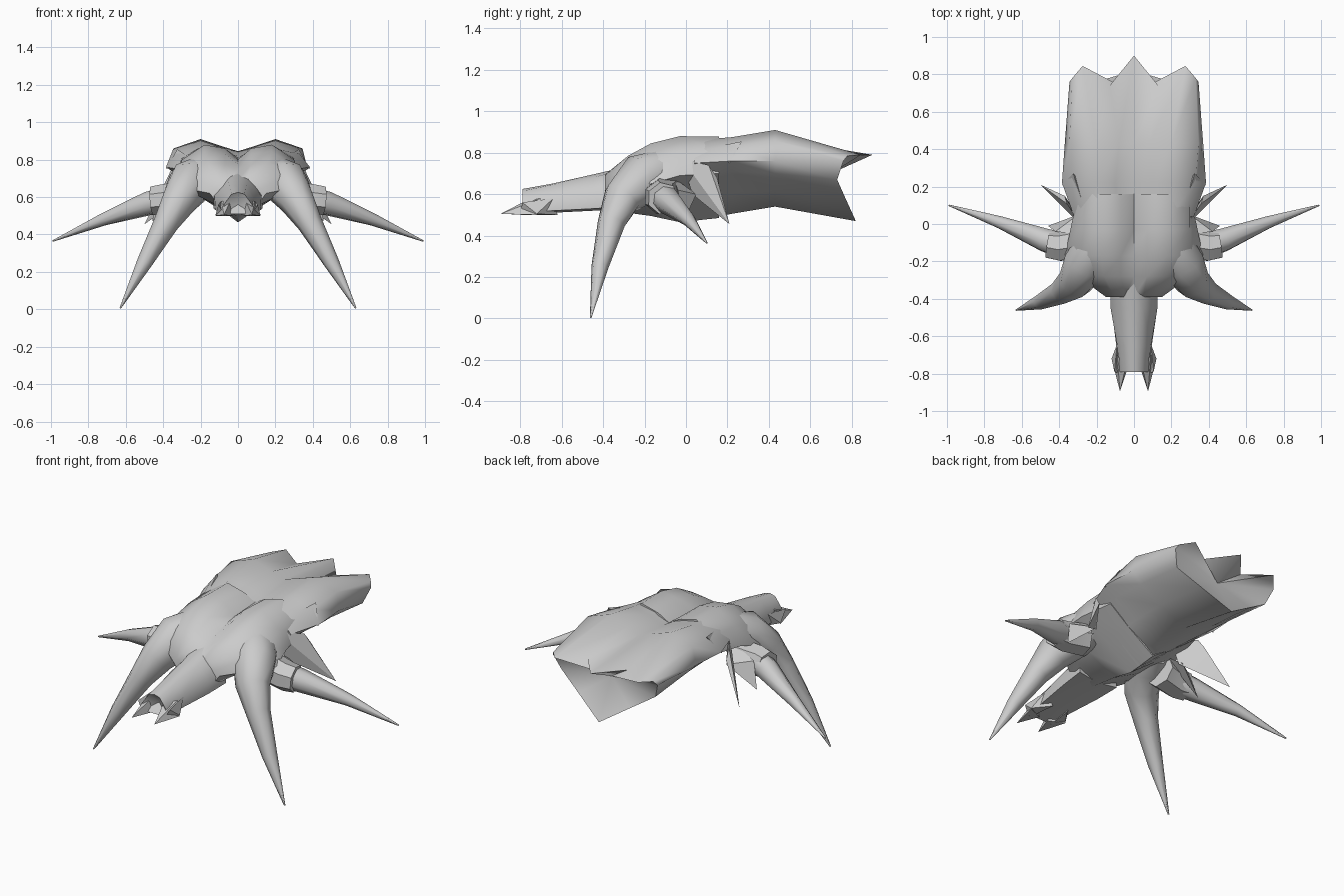
import bpy, bmesh, math
from mathutils import Vector

if "Cube" in bpy.data.objects:
    bpy.data.objects.remove(bpy.data.objects["Cube"])


def finish(name, bm, mirror=False, angle=40):
    bmesh.ops.recalc_face_normals(bm, faces=bm.faces)
    me = bpy.data.meshes.new(name)
    bm.to_mesh(me)
    bm.free()
    ob = bpy.data.objects.new(name, me)
    bpy.context.collection.objects.link(ob)
    if mirror:
        m = ob.modifiers.new("mirror", 'MIRROR')
        m.use_mirror_merge = False
    bpy.ops.object.select_all(action='DESELECT')
    ob.select_set(True)
    bpy.context.view_layer.objects.active = ob
    bpy.ops.object.shade_smooth_by_angle(angle=math.radians(angle))
    return ob


def bridge(bm, rings):
    vr = [[bm.verts.new(p) for p in r] for r in rings]
    n = len(vr[0])
    for a, b in zip(vr, vr[1:]):
        for i in range(n):
            j = (i + 1) % n
            bm.faces.new((a[i], a[j], b[j], b[i]))
    return vr


def cap(bm, ring, centre):
    c = bm.verts.new(centre)
    for i in range(len(ring)):
        bm.faces.new((ring[i], ring[(i + 1) % len(ring)], c))


def full(half):
    """Half ring from top centre to bottom centre, completed symmetrically."""
    return half + [(-x, y, z) for x, y, z in reversed(half[1:-1])]


def hull(name, halves, front, back, angle=40):
    bm = bmesh.new()
    vr = bridge(bm, [full(h) for h in halves])
    cap(bm, vr[0], front)
    cap(bm, vr[-1], back)
    return finish(name, bm, angle=angle)


def limb(name, path, sides=8):
    """Tapered mirrored tube through (x, y, z, radius) points."""
    bm = bmesh.new()
    pts = [Vector(p[:3]) for p in path]
    rings = []
    for i, p in enumerate(pts):
        d = (pts[min(i + 1, len(pts) - 1)] - pts[max(i - 1, 0)]).normalized()
        u = d.cross(Vector((0, 1, 0.2))).normalized()
        v = d.cross(u)
        rings.append([p + path[i][3] * (u * math.cos(2 * math.pi * k / sides) +
                      v * math.sin(2 * math.pi * k / sides)) for k in range(sides)])
    vr = bridge(bm, rings)
    cap(bm, vr[0], pts[0])
    cap(bm, vr[-1], pts[-1])
    return finish(name, bm, True, 50)


def thorn(name, base, tip):
    """Mirrored pyramid."""
    bm = bmesh.new()
    ring = [bm.verts.new(p) for p in base]
    bm.faces.new(ring)
    cap(bm, ring, tip)
    return finish(name, bm, True, 30)


def at(y, xz):
    return [(x, y, z) for x, z in xz]


# rear shell: twin-lobed top, overhanging side edge, keeled belly, pointed tail tips
hull("rear_shell", [
    at(0.04, [(0, .79), (.09, .84), (.19, .86), (.27, .81), (.32, .75), (.27, .69), (.17, .60), (0, .47)]),
    at(0.22, [(0, .82), (.10, .855), (.20, .875), (.33, .83), (.385, .76), (.31, .71), (.18, .61), (0, .505)]),
    at(0.43, [(0, .845), (.08, .87), (.20, .91), (.345, .86), (.37, .76), (.31, .70), (.18, .615), (0, .54)]),
    [(0, .90, .79), (.13, .74, .785), (.275, .845, .79), (.33, .78, .785),
     (.345, .76, .76), (.31, .73, .67), (.17, .77, .58), (0, .82, .47)],
], (0, .1, .7), (0, .70, .70), 55)

# thorax: twin shoulder lobes split by a centre groove, flowing out over the legs
hull("thorax", [
    at(-.39, [(0, .69), (.05, .695), (.10, .69), (.13, .65), (.15, .62), (.10, .55), (0, .525)]),
    at(-.28, [(0, .745), (.07, .775), (.16, .785), (.27, .73), (.30, .65), (.16, .58), (0, .51)]),
    at(-.17, [(0, .775), (.07, .83), (.18, .845), (.31, .76), (.37, .65), (.18, .59), (0, .495)]),
    at(-.03, [(0, .80), (.07, .86), (.18, .88), (.30, .80), (.34, .69), (.18, .60), (0, .465)]),
    at(.16, [(0, .81), (.07, .85), (.18, .878), (.30, .81), (.30, .70), (.17, .60), (0, .485)]),
], (0, -.39, .6), (0, .16, .7), 60)

# snout: narrow ridge on top, wide flat underside
hull("snout", [
    at(-.30, [(0, .73), (.06, .72), (.13, .62), (.13, .54), (0, .52)]),
    at(-.45, [(0, .695), (.05, .68), (.125, .60), (.12, .53), (0, .52)]),
    at(-.65, [(0, .65), (.04, .645), (.09, .58), (.095, .52), (0, .51)]),
    at(-.79, [(0, .625), (.035, .615), (.075, .56), (.08, .51), (0, .51)]),
], (0, -.30, .6), (0, -.74, .56), 50)

# jaw prongs and cheek points at the end of the snout
thorn("jaw_prong", [(.03, -.76, .50), (.12, -.72, .50), (.09, -.70, .58), (.045, -.77, .57)],
      (.075, -.895, .505))
thorn("cheek_point", [(.05, -.62, .50), (.09, -.64, .58), (.105, -.79, .56), (.07, -.80, .50)],
      (.12, -.72, .505))

# front legs
limb("front_leg", [(.20, -.10, .71, .11), (.255, -.21, .675, .125), (.315, -.31, .58, .095),
                   (.385, -.36, .46, .068), (.50, -.415, .25, .042), (.63, -.46, .005, .004)])

# side spikes with bulbous sockets
limb("spike_socket", [(.27, -.10, .60, .09), (.40, -.12, .585, .085), (.46, -.11, .58, .078)], 7)
limb("side_spike", [(.40, -.11, .585, .07), (.48, -.085, .565, .065),
                    (.72, .01, .48, .034), (.99, .10, .365, .004)])

# small hanging spikes behind the sockets
thorn("hanging_spike", [(.27, -.02, .77), (.36, .11, .74), (.37, .15, .68), (.29, .03, .60)],
      (.50, .21, .455))
thorn("lower_thorn", [(.27, -.06, .68), (.42, -.04, .62), (.30, .05, .60)], (.46, -.01, .47))

# raised fins on the shell edge
thorn("shell_fin", [(.27, .10, .82), (.36, .19, .77), (.385, .21, .75), (.28, .22, .80)],
      (.325, .27, .855))
